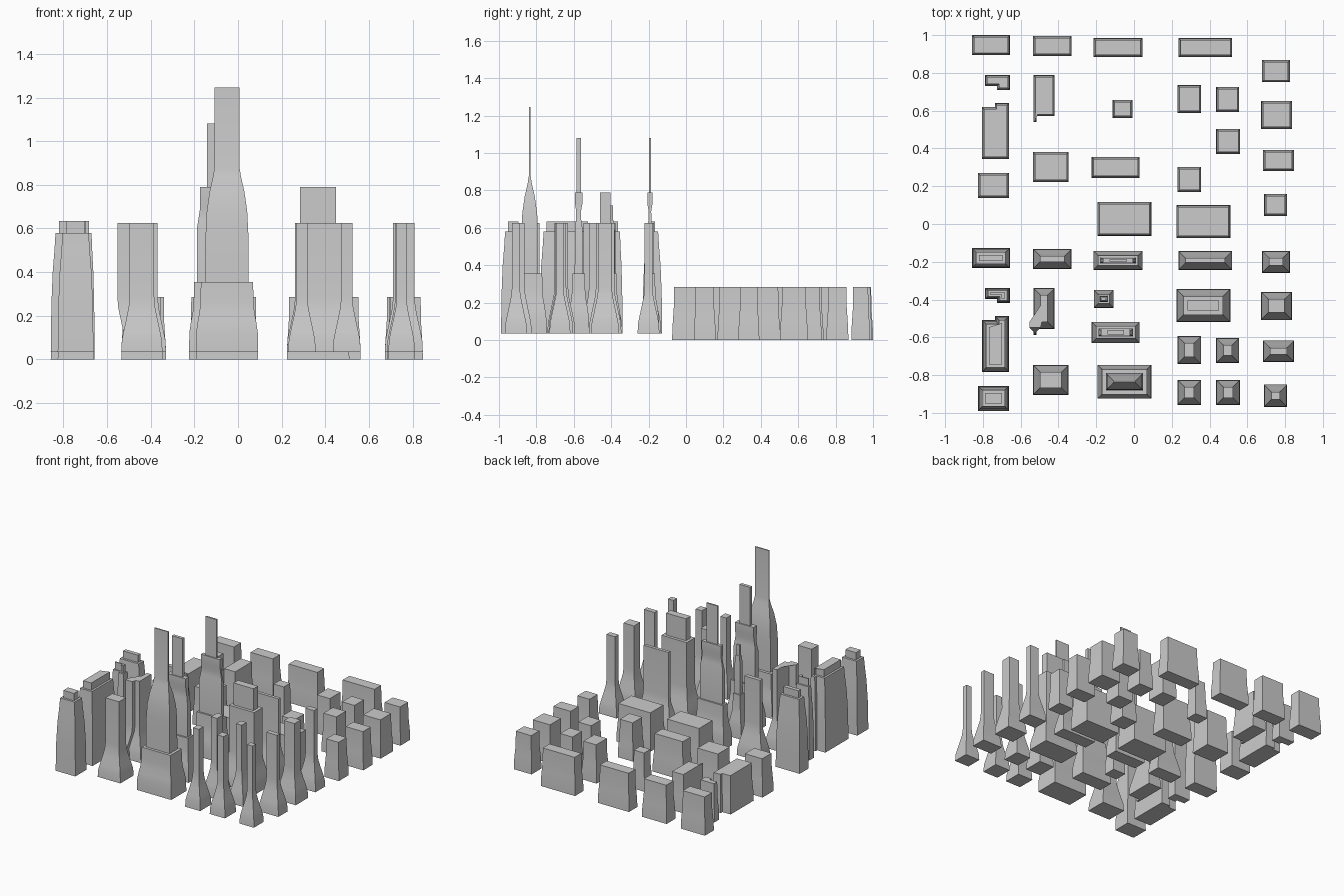
import bpy, bmesh
from mathutils import Vector

if "Cube" in bpy.data.objects:
    bpy.data.objects.remove(bpy.data.objects["Cube"])

# Profiles: (height, inset in x[, inset in y])
LOW = [(0, 0), (.06, .001), (.12, .005), (.18, .009), (.285, .01)]
FLARE = [(.035, 0), (.09, .003), (.13, .011), (.19, .024), (.24, .034), (.29, .038), (.625, .038)]
CROWN = FLARE + [(.625, .06), (.79, .06)]
BLOCK = [(.035, 0), (.25, .003), (.4, .009), (.5, .017), (.58, .022), (.58, .038), (.635, .038)]
THIN = [(z, i * .65) for z, i in BLOCK]
BASE = [(.035, 0), (.12, .001), (.17, .008), (.22, .017), (.27, .021), (.355, .023)]
SPIRE = BASE + [(.355, .035), (.6, .036), (.64, .042), (.69, .05, .043), (.73, .05, .036),
                (.79, .05, .036), (.79, .083, .044), (1.08, .083, .044)]
TALL = BASE + [(.355, .044), (.58, .045), (.68, .05), (.77, .063), (.84, .079), (.88, .085), (1.245, .085)]
SMALL = BASE + [(.355, .03), (.58, .031), (.64, .036), (.64, .04), (.72, .04)]


def loft(name, poly, profile, dx=0, dy=0):
    """Stack inset copies of a counter-clockwise right-angled footprint."""
    pts = [Vector(p) for p in poly]
    n = len(pts)
    normals = []
    for k in range(n):
        e = (pts[(k + 1) % n] - pts[k]).normalized()
        normals.append(Vector((-e.y, e.x)))
    bm = bmesh.new()
    rings = []
    for s in profile:
        z, ix, iy = s[0], s[1], s[-1]
        ring = []
        for k in range(n):
            o = normals[k - 1] + normals[k]
            ring.append(bm.verts.new((pts[k].x + o.x * ix + dx, pts[k].y + o.y * iy + dy, z)))
        rings.append(ring)
    for a, b in zip(rings, rings[1:]):
        for k in range(n):
            j = (k + 1) % n
            bm.faces.new((a[k], a[j], b[j], b[k]))
    bm.faces.new(rings[0][::-1])
    bm.faces.new(rings[-1])
    me = bpy.data.meshes.new(name)
    bm.to_mesh(me)
    bm.free()
    ob = bpy.data.objects.new(name, me)
    bpy.context.collection.objects.link(ob)
    ob.select_set(True)
    bpy.context.view_layer.objects.active = ob


def rect(x0, x1, y0, y1):
    return [(x0, y0), (x1, y0), (x1, y1), (x0, y1)]


# Footprints in the low rear district, with the shift to their tower twin
lots = [
    ("block_tower", BLOCK, -1.127, [(-.858, -.657, .894, 1.0), (-.826, -.662, .138, .27)]),
    ("flared_tower", FLARE, -1.127, [(-.535, -.33, .889, .995), (.235, .52, .884, .984),
                                     (.23, .356, .169, .302), (-.535, -.346, .222, .381)]),
    ("east_flared_tower", FLARE, -1.01, [(.678, .826, .751, .868), (.673, .836, .503, .651),
                                         (.683, .847, .28, .392), (.689, .81, .042, .159)]),
    ("inner_flared_tower", FLARE, -1.328, [(.23, .356, .587, .735), (.435, .557, .593, .725),
                                           (.435, .562, .37, .503)]),
    ("north_spire_tower", SPIRE, -1.127, [(-.214, .045, .884, .984)]),
    ("south_spire_tower", SPIRE, -.873, [(-.224, .03, .243, .355)]),
    ("tallest_tower", TALL, -.862, [(-.193, .092, -.063, .116)]),
    ("crowned_tower", CROWN, -.445, [(.224, .51, -.074, .1)]),
]
for name, prof, dy, rects in lots:
    for i, r in enumerate(rects):
        loft(f"{name}_{i + 1}", rect(*r), prof, 0, dy)
        loft(f"low_building_{name}_{i + 1}", rect(*r), LOW)

# Small stepped tower is moved sideways from its low twin
loft("small_stepped_tower", rect(-.113, -.008, .561, .656), SMALL, -.1, -1.005)
loft("low_small_building", rect(-.113, -.008, .561, .656), LOW)

# Notched footprints
notched = [
    ("notched_small", THIN, [(-.725, .709), (-.657, .709), (-.657, .788), (-.788, .788),
                             (-.788, .73), (-.725, .73)]),
    ("notched_long", BLOCK, [(-.805, .344), (-.662, .344), (-.662, .64), (-.737, .64),
                             (-.737, .619), (-.805, .619)]),
    ("tailed_flared", FLARE, [(-.532, .54), (-.515, .54), (-.515, .571), (-.42, .571),
                              (-.42, .788), (-.532, .788)]),
]
for name, prof, poly in notched:
    loft(name + "_tower", poly, prof, 0, -1.127)
    loft(name + "_low_building", poly, LOW)

# Smooth the curved walls, keep corners crisp
bpy.ops.object.shade_smooth_by_angle(angle=0.6)
